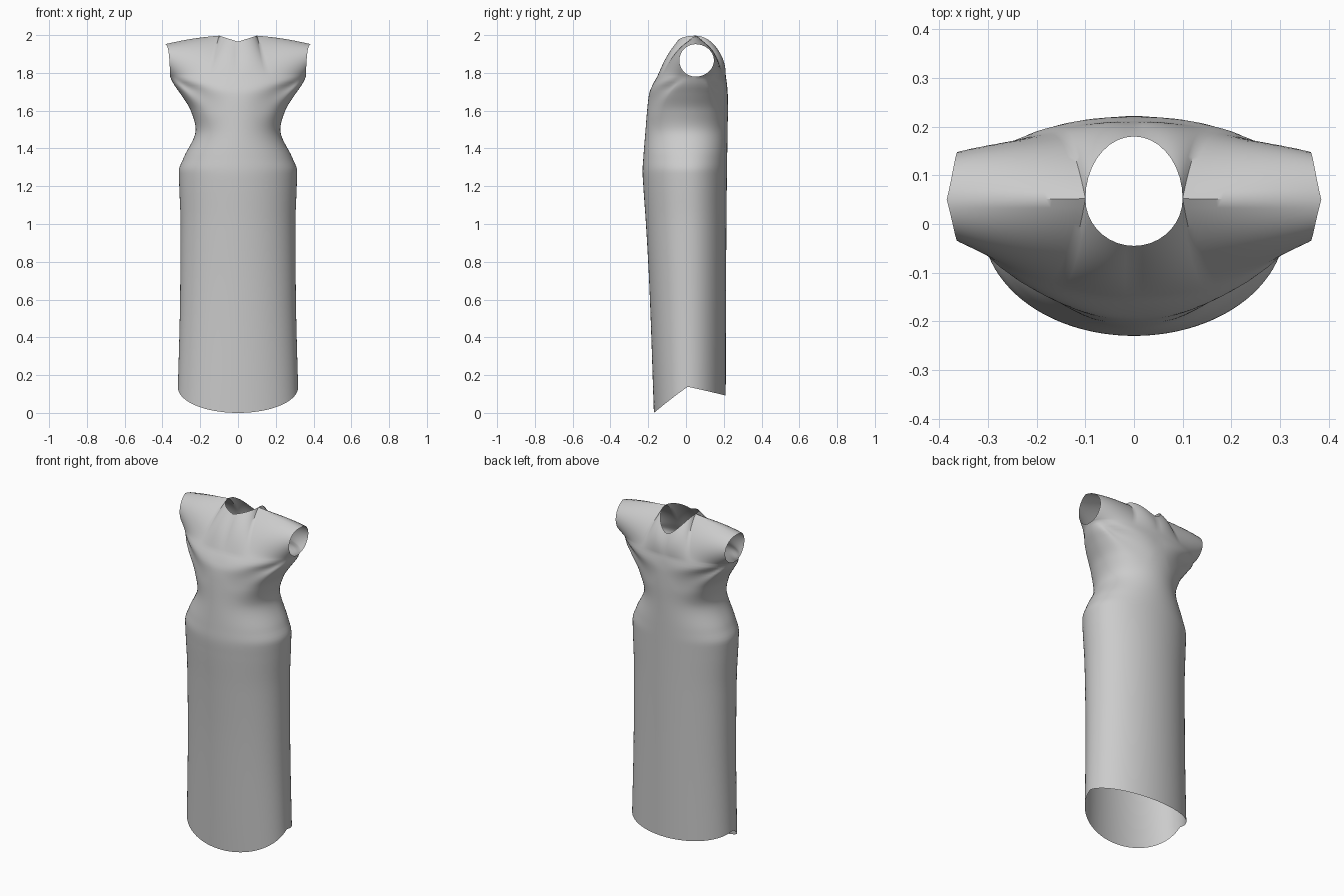
import bpy, bmesh, math
from mathutils import Vector

if "Cube" in bpy.data.objects:
    bpy.data.objects.remove(bpy.data.objects["Cube"])

N = 30            # columns from centre line to side seam
NECK = 9          # column where neckline meets shoulder
ARM_Z = 1.78      # underarm height

# z, half width, front y, back y, side seam y
PROFILE = [
    (0.00, 0.322, -0.170, 0.210, 0.01),
    (0.65, 0.306, -0.193, 0.212, 0.01),
    (1.00, 0.304, -0.212, 0.214, 0.01),
    (1.20, 0.311, -0.226, 0.216, 0.01),
    (1.28, 0.313, -0.230, 0.217, 0.01),
    (1.35, 0.288, -0.226, 0.218, 0.01),
    (1.50, 0.224, -0.214, 0.220, 0.01),
    (1.60, 0.250, -0.206, 0.222, 0.02),
    (1.69, 0.305, -0.195, 0.221, 0.035),
    (1.74, 0.340, -0.175, 0.217, 0.045),
    (1.78, 0.360, -0.153, 0.211, 0.05),
]


def hermite(table, z):
    """Smooth interpolation of every column of a table keyed by its first value."""
    z = min(max(z, table[0][0]), table[-1][0])
    i = next(k for k in range(len(table) - 1) if z <= table[k + 1][0])
    a, b = table[i], table[i + 1]
    h = b[0] - a[0]
    t = (z - a[0]) / h

    def slope(k, c):
        if k == 0 or k == len(table) - 1:
            return (b[c] - a[c]) / h
        l = (table[k][c] - table[k - 1][c]) / (table[k][0] - table[k - 1][0])
        r = (table[k + 1][c] - table[k][c]) / (table[k + 1][0] - table[k][0])
        return 0 if l * r <= 0 else 2 * l * r / (l + r)

    return [(2*t**3 - 3*t*t + 1) * a[c] + (t**3 - 2*t*t + t) * h * slope(i, c)
            + (3*t*t - 2*t**3) * b[c] + (t**3 - t*t) * h * slope(i + 1, c)
            for c in range(1, len(a))]


def section(s, z, front):
    """Point on the body at column s (0 centre, 1 seam) and height z."""
    w, yf, yb, ys = hermite(PROFILE, z)
    th = s * math.pi / 2
    x = w * math.sin(th)
    c = max(math.cos(th), 0)
    y = ys + ((yf if front else yb) - ys) * c ** 0.95
    # soft folds radiating from the underarm
    dx, dz = 0.37 - x, ARM_Z + 0.01 - z
    r = math.hypot(dx, dz)
    fall = max(0, 1 - r / 0.36) * min(1, max(0, dz - 0.01) / 0.06)
    fold = 0.02 * fall * math.sin(9 * math.atan2(dz, dx)) * min(1, 2 * c)
    return Vector((x, y + (-fold if front else fold), z))


def top_edge(s, front):
    """Neckline followed by the shoulder seam."""
    sn = NECK / N
    if s <= sn:
        a = s / sn * math.pi / 2
        depth, z0 = (-0.097, 1.965) if front else (0.128, 1.90)
        k = math.sin(a)
        return Vector((0.1 * k, 0.052 + depth * math.cos(a),
                       z0 + (1.997 - z0) * k ** (1.0 if front else 1.6)))
    u = (s - sn) / (1 - sn)
    return Vector((0.1 + 0.285 * u, 0.052 - 0.002 * u,
                   1.997 - 0.045 * u + 0.006 * math.sin(math.pi * u)))


def arm_edge(t, front):
    """Half of the sleeve opening."""
    d = -0.085 if front else 0.098
    return Vector((0.36 + 0.025 * t ** 3, 0.05 + d * math.sin(math.pi * t),
                   1.866 - 0.086 * math.cos(math.pi * t)))


def centre_edge(t, front):
    a, b = section(0, ARM_Z, front), top_edge(0, front)
    p = a.lerp(b, t)
    p.y += (-0.006 if front else 0.006) * math.sin(math.pi * t)
    return p


def yoke(s, t, front):
    """Coons patch between underarm line, top edge, centre line and sleeve opening."""
    B, T = section(s, ARM_Z, front), top_edge(s, front)
    C, E = centre_edge(t, front), arm_edge(t, front)
    c0, c1 = section(0, ARM_Z, front), top_edge(0, front)
    e0, e1 = arm_edge(0, front), arm_edge(1, front)
    flat = (c0 * (1 - t) + c1 * t) * (1 - s) + (e0 * (1 - t) + e1 * t) * s
    return B * (1 - t) + T * t + C * (1 - s) + E * s - flat


def panel(bm, front):
    """Half of the front or back of the dress, hem to shoulder."""
    rows = []
    for j in range(24):                                   # skirt
        row = []
        for i in range(N + 1):
            c = math.cos(i / N * math.pi / 2)
            hem = 0.138 * (1 - c) if front else 0.138 - 0.046 * c
            row.append(section(i / N, hem + (1.16 - hem) * j / 24, front))
        rows.append(row)
    for j in range(40):                                   # hips to underarm
        rows.append([section(i / N, 1.16 + (ARM_Z - 1.16) * j / 40, front) for i in range(N + 1)])
    for j in range(17):                                   # yoke and sleeve
        rows.append([yoke(i / N, j / 16, front) for i in range(N + 1)])
    vs = [[bm.verts.new(p) for p in r] for r in rows]
    for j in range(len(vs) - 1):
        for i in range(N):
            q = [vs[j][i], vs[j][i + 1], vs[j + 1][i + 1], vs[j + 1][i]]
            bm.faces.new(q if front else q[::-1])


bm = bmesh.new()
for front in (True, False):
    panel(bm, front)
# sew side and shoulder seams
bmesh.ops.remove_doubles(bm, verts=bm.verts, dist=0.0004)
mesh = bpy.data.meshes.new("dress")
bm.to_mesh(mesh)
bm.free()
dress = bpy.data.objects.new("dress", mesh)
bpy.context.collection.objects.link(dress)

# mirror to the other half
mir = dress.modifiers.new("mirror", 'MIRROR')
mir.use_axis[0] = True
mir.merge_threshold = 0.0005
bpy.context.view_layer.objects.active = dress
dress.select_set(True)
bpy.ops.object.modifier_apply(modifier=mir.name)
bpy.ops.object.shade_smooth_by_angle(angle=math.radians(50))
